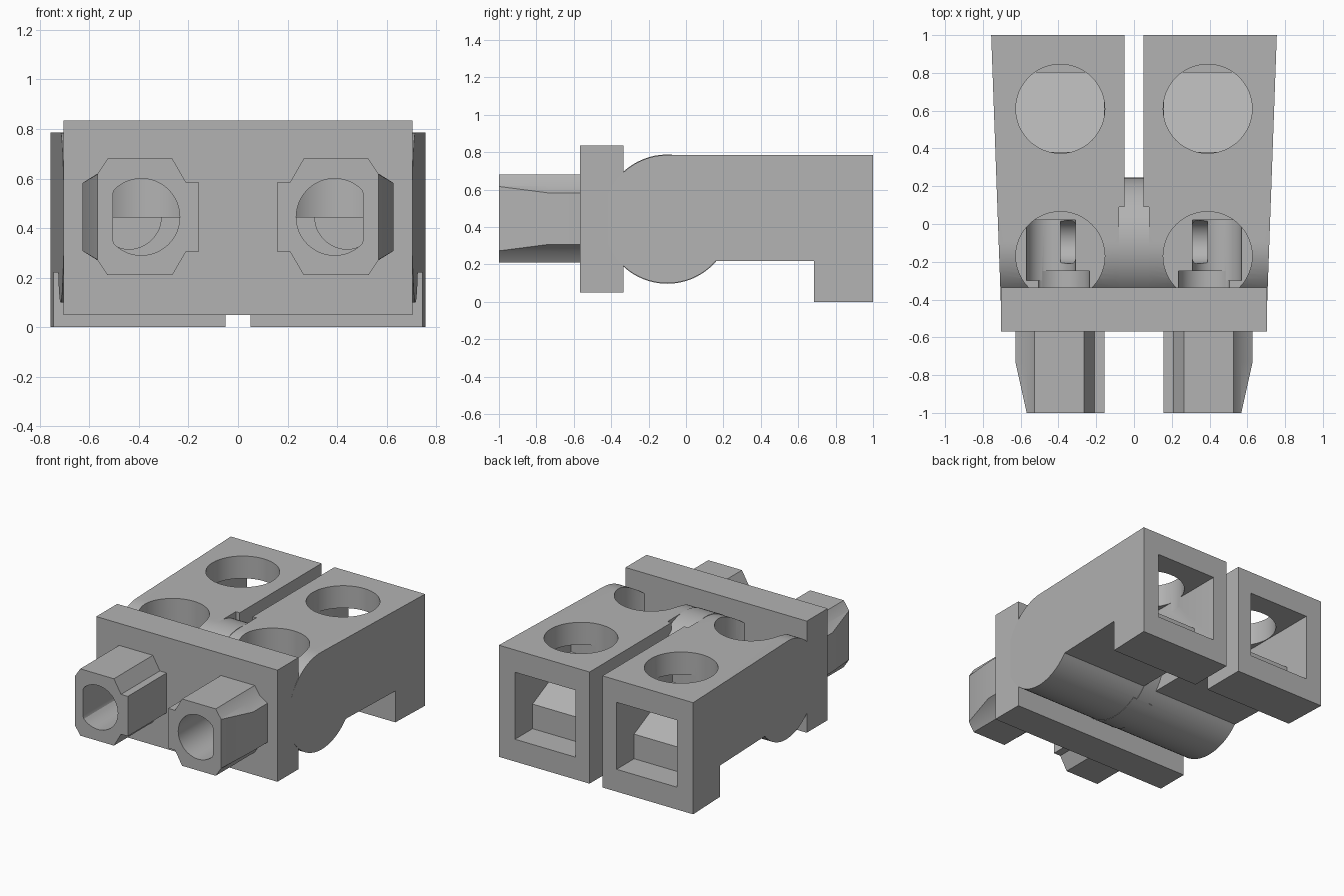
import bpy, bmesh, math

cube = bpy.data.objects.get("Cube")
if cube:
    bpy.data.objects.remove(cube, do_unlink=True)

grey = bpy.data.materials.new("plain grey")
grey.use_nodes = True
COLOUR = (0.45, 0.45, 0.45, 1)
grey.diffuse_color = COLOUR
grey.node_tree.nodes["Principled BSDF"].inputs["Base Color"].default_value = COLOUR


def loft(name, rings):
    """Solid made by joining equal rings of points and capping the ends."""
    bm = bmesh.new()
    loops = [[bm.verts.new(p) for p in ring] for ring in rings]
    n = len(loops[0])
    for a, b in zip(loops, loops[1:]):
        for i in range(n):
            j = (i + 1) % n
            bm.faces.new((a[i], a[j], b[j], b[i]))
    bm.faces.new(loops[0])
    bm.faces.new(loops[-1])
    bmesh.ops.remove_doubles(bm, verts=bm.verts, dist=1e-5)
    bmesh.ops.recalc_face_normals(bm, faces=bm.faces)
    mesh = bpy.data.meshes.new(name)
    bm.to_mesh(mesh)
    bm.free()
    mesh.materials.append(grey)
    obj = bpy.data.objects.new(name, mesh)
    bpy.context.collection.objects.link(obj)
    return obj


def arc(cx, cy, r, start=0, end=360, steps=48):
    full = end - start == 360
    count = steps if full else steps + 1
    angles = [math.radians(start + (end - start) * i / steps) for i in range(count)]
    return [(cx + r * math.cos(a), cy + r * math.sin(a)) for a in angles]


def along_x(name, outline, x0, x1):
    return loft(name, [[(x, y, z) for y, z in outline] for x in (x0, x1)])


def along_y(name, outline, y0, y1):
    return loft(name, [[(x, y, z) for x, z in outline] for y in (y0, y1)])


def along_z(name, outline, z0, z1):
    return loft(name, [[(x, y, z) for x, y in outline] for z in (z0, z1)])


def box(name, x0, x1, y0, y1, z0, z1):
    return along_x(name, [(y0, z0), (y1, z0), (y1, z1), (y0, z1)], x0, x1)


def cut(obj, cutters):
    """Subtract each cutter, then remove it."""
    for cutter in cutters:
        mod = obj.modifiers.new("cut", "BOOLEAN")
        mod.operation, mod.solver, mod.object = "DIFFERENCE", "EXACT", cutter
    graph = bpy.context.evaluated_depsgraph_get()
    mesh = bpy.data.meshes.new_from_object(obj.evaluated_get(graph))
    obj.modifiers.clear()
    obj.data = mesh
    for cutter in cutters:
        bpy.data.objects.remove(cutter, do_unlink=True)


def smooth(obj):
    bpy.ops.object.select_all(action="DESELECT")
    obj.select_set(True)
    bpy.context.view_layer.objects.active = obj
    bpy.ops.object.shade_smooth_by_angle(angle=math.radians(25))


HY, HZ, HR = -0.1, 0.4425, 0.3425   # hinge axis and radius
PX, PZ = 0.39, 0.445                # plug centre


def outer_x(y):
    return 0.72 + 0.036 * y


def bore(s):
    # round bore with a flat on its outer side
    ring = [(s * min(x, 0.505), z) for x, z in arc(PX, PZ, 0.155)]
    return along_y("bore", ring, -1.1, -0.25)


# Side outline of a housing: foot, raised underside, round nose
low = math.degrees(math.asin((0.22 - HZ) / HR))
outline = [(1, 0.785), *arc(HY, HZ, HR, 90, 360 + low),
           (0.685, 0.22), (0.685, 0), (1, 0)]

for s, side in ((1, "left"), (-1, "right")):
    housing = loft(side + "_housing", [
        [(s * 0.05, y, z) for y, z in outline],
        [(s * outer_x(y), y, z) for y, z in outline]])
    channel = [(1.1, 0.157), (0.805, 0.157), (0.805, 0.33), (0.38, 0.535),
               (0.38, 0.628), (1.1, 0.628)]
    cut(housing, [
        box("notch", 0, s * 0.08, -0.6, 0.09, -0.1, 1),
        along_x("channel", channel, s * 0.16, s * 0.63),
        along_z("rear_hole", arc(s * PX, 0.61, 0.2355), 0.56, 1),
        along_z("front_hole", arc(s * PX, -0.17, 0.2355), PZ, 1),
        along_y("trough", arc(s * 0.44, PZ, 0.13), -0.3, 0.02),
        along_x("slit", arc(-0.095, 0.36, 0.115), s * 0.31, s * 0.39),
        bore(s)])
    smooth(housing)

    # Plug: faceted nozzle whose outer wing tapers towards the tip
    rings = []
    for y, wing_x, wing_z in ((-1, 0.568, 0.172), (-0.73, 0.628, 0.137),
                              (-0.5, 0.628, 0.137)):
        half = [(wing_x, wing_z), (0.567, 0.175), (0.527, 0.235), (0.265, 0.235),
                (0.21, 0.14), (0.157, 0.14)]
        ring = half + [(x, -z) for x, z in reversed(half)]
        rings.append([(s * x, y, PZ + z) for x, z in ring])
    plug = loft(side + "_plug", rings)
    cut(plug, [bore(s)])
    smooth(plug)

# Front plate carrying both plugs
plate = box("front_plate", -0.705, 0.705, -0.568, -0.335, 0.05, 0.835)
cut(plate, [bore(1), bore(-1)])
smooth(plate)

# Hinge drum between the housings
drum = along_x("hinge_drum", arc(HY, HZ, HR + 0.003, steps=64), -0.08, 0.08)
cut(drum, [box("left_trim", 0.05, 0.2, 0.09, 0.5, 0, 1),
           box("right_trim", -0.05, -0.2, 0.09, 0.5, 0, 1)])
smooth(drum)
